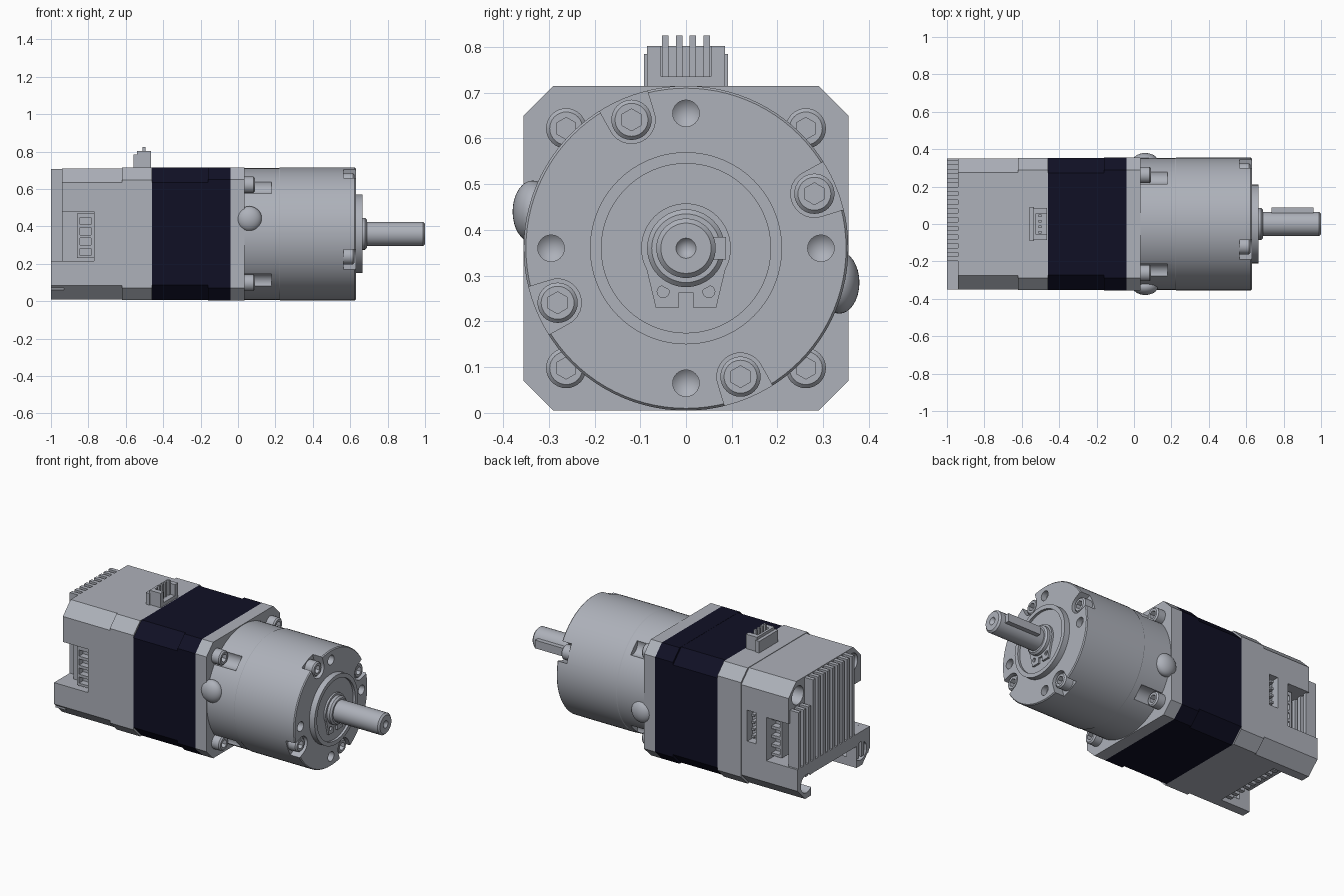
import bpy, bmesh
from math import sin, cos, pi, radians

if "Cube" in bpy.data.objects:
    bpy.data.objects.remove(bpy.data.objects["Cube"], do_unlink=True)

CZ = 0.36     # height of the shaft axis
HALF = 0.355  # half width of the square sections


def material(name, rgb):
    m = bpy.data.materials.new(name)
    m.use_nodes = True
    m.diffuse_color = (*rgb, 1)
    m.node_tree.nodes["Principled BSDF"].inputs["Base Color"].default_value = (*rgb, 1)
    return m


GREY = material("cool grey", (0.42, 0.44, 0.49))
NAVY = material("dark navy", (0.005, 0.005, 0.018))


def finish(name, bm, mat=GREY):
    bmesh.ops.remove_doubles(bm, verts=bm.verts, dist=1e-5)
    bmesh.ops.recalc_face_normals(bm, faces=bm.faces)
    me = bpy.data.meshes.new(name)
    bm.to_mesh(me)
    bm.free()
    me.materials.append(mat)
    ob = bpy.data.objects.new(name, me)
    bpy.context.collection.objects.link(ob)
    return ob


def prism(name, pts, x0, x1, mat=GREY):
    """Outline in (y, height above axis) extruded along x."""
    bm = bmesh.new()
    f = bm.faces.new([bm.verts.new((x0, y, CZ + h)) for y, h in pts])
    new = bmesh.ops.extrude_face_region(bm, geom=[f])["geom"]
    bmesh.ops.translate(bm, vec=(x1 - x0, 0, 0),
                        verts=[v for v in new if isinstance(v, bmesh.types.BMVert)])
    return finish(name, bm, mat)


def box(name, x0, x1, y0, y1, z0, z1):
    return prism(name, [(y0, z0 - CZ), (y1, z0 - CZ), (y1, z1 - CZ), (y0, z1 - CZ)], x0, x1)


def lathe(name, profile, y=0, h=0, steps=32):
    """Profile of (x, radius) spun about an axis parallel to x."""
    bm = bmesh.new()
    vs = [bm.verts.new((x, y, CZ + h + r)) for x, r in profile]
    es = [bm.edges.new(p) for p in zip(vs, vs[1:])]
    bmesh.ops.spin(bm, geom=vs + es, cent=(0, y, CZ + h), axis=(1, 0, 0),
                   angle=2 * pi, steps=steps)
    return finish(name, bm)


def rod(name, r, x0, x1, y=0, h=0, steps=24):
    return lathe(name, [(x0, 0), (x0, r), (x1, r), (x1, 0)], y, h, steps)


def octagon(c, half=HALF):
    a = half - c
    return [(a, -half), (half, -a), (half, a), (a, half),
            (-a, half), (-half, a), (-half, -a), (-a, -half)]


def cut(target, cutters):
    for c in cutters:
        c.hide_render = True
        m = target.modifiers.new("cut", "BOOLEAN")
        m.operation, m.solver, m.object = "DIFFERENCE", "EXACT", c
    dg = bpy.context.evaluated_depsgraph_get()
    me = bpy.data.meshes.new_from_object(target.evaluated_get(dg))
    target.modifiers.clear()
    target.data = me
    for c in cutters:
        bpy.data.objects.remove(c, do_unlink=True)
    return target


def slot(angle, dist, r, x0, x1):
    """U-shaped pocket cutter open to the outside."""
    uv = [(r * cos(t), r * sin(t)) for t in (pi / 2 + pi * i / 12 for i in range(13))]
    uv += [(0.15, -r * 1.3), (0.15, r * 1.3)]
    ca, sa = cos(angle), sin(angle)
    return prism("slot_cutter", [((dist + u) * ca - v * sa, (dist + u) * sa + v * ca)
                                 for u, v in uv], x0, x1)


def screw(name, y, h, x0, x1):
    head = lathe(name, [(x0, 0), (x0, 0.044), (x1 - 0.008, 0.044), (x1, 0.036), (x1, 0)], y, h)
    return cut(head, [rod("hex_cutter", 0.024, x1 - 0.03, x1 + 0.02, y, h, 6)])


CORNERS = [(sy * 0.262, sh * 0.262) for sy in (-1, 1) for sh in (-1, 1)]

# Motor stator and end bell
prism("stator", octagon(0.08, 0.354), -0.46, -0.16, NAVY)
prism("end_bell", octagon(0.065), -0.16, -0.04, NAVY)

# Mounting flange with corner screws
prism("flange", octagon(0.065), -0.04, 0.035)
for y, h in CORNERS:
    screw("flange_screw", y, h, 0.03, 0.09)

# Gearbox housing with recessed front boss
FACE = 0.63
gearbox = lathe("gearbox", [(0.03, 0), (0.03, 0.352), (0.22, 0.352), (0.225, HALF),
                            (FACE - 0.006, HALF), (FACE, 0.35), (FACE, 0.21), (0.665, 0.21),
                            (0.665, 0.185), (0.65, 0.185), (0.65, 0)], steps=96)
quarter = [i * pi / 2 for i in range(4)]
tilt = radians(23)
cutters = [slot(a + pi / 4, 0.37, 0.05, 0.036, 0.18) for a in quarter]
cutters += [slot(a + tilt, 0.305, 0.052, 0.565, 0.7) for a in quarter]
cutters += [lathe("drill_cutter", [(0.57, 0), (0.595, 0.029), (0.65, 0.029), (0.65, 0)],
                  0.295 * cos(a), 0.295 * sin(a), 24) for a in quarter]
cut(gearbox, cutters)
for a in quarter:
    screw("face_screw", 0.305 * cos(a + tilt), 0.305 * sin(a + tilt), 0.56, 0.622)

# Round plugs on both sides of the gearbox
for side, h in ((-1, 0.08), (1, -0.075)):
    bm = bmesh.new()
    bmesh.ops.create_uvsphere(bm, u_segments=32, v_segments=16, radius=0.068)
    bmesh.ops.scale(bm, vec=(1, 0.65, 1), verts=bm.verts)
    bmesh.ops.translate(bm, vec=(0.06, side * 0.335, CZ + h), verts=bm.verts)
    finish("side_plug", bm)

# Retaining ring with two drilled ears
lathe("retaining_ring", [(0.64, 0.06), (0.662, 0.06), (0.662, 0.098), (0.64, 0.098), (0.64, 0.06)],
      steps=48)
for s in (-1, 1):
    ear = prism("ring_ear", [(s * 0.09, -0.03), (s * 0.066, -0.13), (s * 0.015, -0.13),
                             (s * 0.015, -0.085), (s * 0.05, -0.06)], 0.645, 0.662)
    cut(ear, [rod("ear_cutter", 0.013, 0.6, 0.7, s * 0.05, -0.095)])

# Output shaft with collar, centre hole and key
lathe("shaft_collar", [(0.64, 0), (0.64, 0.085), (0.68, 0.085), (0.69, 0.075), (0.69, 0)], steps=48)
lathe("shaft", [(0.64, 0), (0.64, 0.065), (0.99, 0.065), (1, 0.055), (1, 0.022), (0.97, 0)], steps=48)
box("shaft_key", 0.735, 0.96, 0.03, 0.088, CZ - 0.025, CZ + 0.025)

# Rear electronics cover
prism("cover_front", octagon(0.065, 0.354), -0.62, -0.46)
cover = prism("cover", octagon(0.075, 0.351), -1, -0.62)
cutters = [box("rear_cutter", -1.1, -0.94, -0.5, 0.5, 0.215, 0.9),
           box("gap_cutter", -1.1, -0.80, -0.22, 0.22, -0.1, 0.14),
           box("notch_cutter", -1.1, -0.77, -0.5, -0.25, 0.2151, 0.48),
           box("notch_cutter", -1.1, -0.79, 0.18, 0.5, 0.2151, 0.48),
           box("window_cutter", -0.72, -0.66, 0.3, 0.5, 0.30, 0.49)]
cutters += [rod("hole_cutter", 0.056, -1.1, -0.86, y, h) for y, h in CORNERS]
cut(cover, cutters)

# Cooling fins on the rear
for i in range(15):
    y = -0.327 + i * 0.0467
    if y < -0.2:
        low, high = 0.06, 0.215
    elif y > 0.2:
        low, high = 0.2, 0.56
    else:
        low, high = 0.14, 0.708
    box("cooling_fin", -1, -0.93, y - 0.012, y + 0.012, low, high)
    if abs(y) < 0.2:
        box("lower_fin", -0.85, -0.79, y - 0.012, y + 0.012, 0.02, 0.15)

# Side terminal blocks with four openings each
for name, ya, yb, out in (("front_terminal", -0.33, -0.24, -1), ("back_terminal", 0.17, 0.30, 1)):
    block = box(name, -0.86, -0.765, ya, yb, 0.23, 0.47)
    face = ya if out < 0 else yb
    cut(block, [box("cell_cutter", -0.845, -0.785, face - 0.04, face + 0.04, z, z + 0.038)
                for z in (0.245, 0.30, 0.355, 0.41)])

# Small socket in the back window
for i in range(4):
    z = 0.325 + i * 0.043
    box("window_pin", -0.70, -0.68, 0.29, 0.34, z, z + 0.014)

# Top pin header
box("header_base", -0.56, -0.535, -0.092, 0.092, 0.70, 0.785)
header = box("header_body", -0.54, -0.465, -0.085, 0.085, 0.70, 0.802)
cut(header, [box("header_cutter", -0.525, -0.4, -0.055, 0.055, 0.735, 0.9)])
for i in range(4):
    y = -0.045 + i * 0.03
    box("header_pin", -0.51, -0.495, y - 0.007, y + 0.007, 0.73, 0.825)

# Smooth round surfaces, keep edges sharp
bpy.ops.object.select_all(action="DESELECT")
for ob in bpy.context.collection.objects:
    if ob.type == "MESH":
        ob.select_set(True)
        bpy.context.view_layer.objects.active = ob
bpy.ops.object.shade_smooth_by_angle(angle=radians(30))
